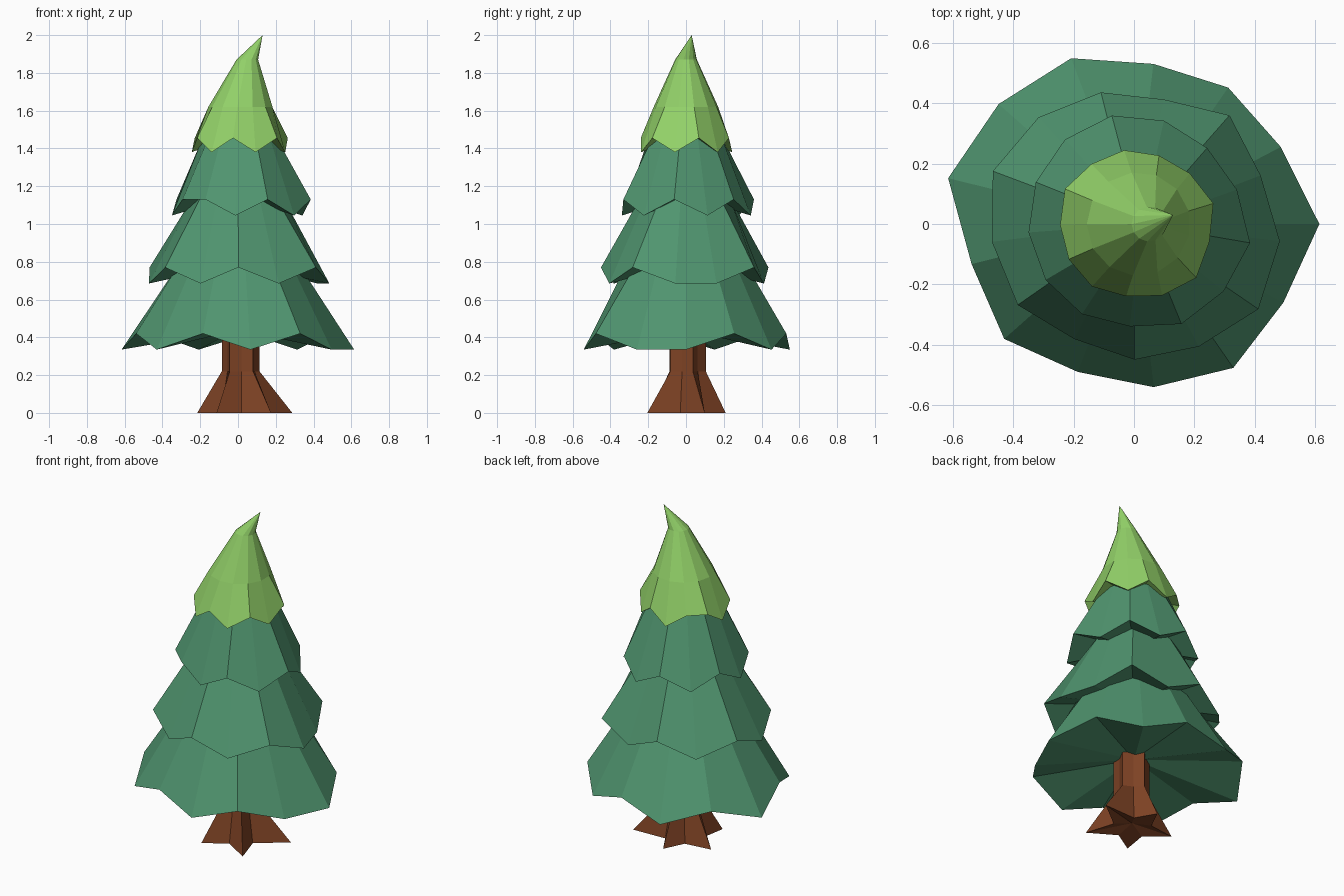
import bpy, bmesh
from math import cos, sin, tau, radians

cube = bpy.data.objects.get("Cube")
if cube:
    bpy.data.objects.remove(cube)


def material(name, colour):
    mat = bpy.data.materials.new(name)
    mat.use_nodes = True
    mat.diffuse_color = (*colour, 1)
    mat.node_tree.nodes["Principled BSDF"].inputs["Base Color"].default_value = (*colour, 1)
    return mat


green = material("pine green", (0.08, 0.30, 0.16))
lime = material("light lime green", (0.29, 0.64, 0.14))
brown = material("bark brown", (0.21, 0.055, 0.018))


def polar_ring(start, radii, heights, centre=(0, 0)):
    """Evenly spaced points around a centre, with their own radii and heights."""
    n = len(radii)
    return [(centre[0] + r * cos(radians(start) + tau * i / n),
             centre[1] + r * sin(radians(start) + tau * i / n), z)
            for i, (r, z) in enumerate(zip(radii, heights))]


def loft(name, rings, base, tip, mat):
    """Join rings into a closed flat-shaded solid with a fan at each end."""
    bm = bmesh.new()
    rows = [[bm.verts.new(p) for p in ring] for ring in rings]
    low, high = bm.verts.new(base), bm.verts.new(tip)
    n = len(rows[0])
    for i in range(n):
        j = (i + 1) % n
        for a, b in zip(rows, rows[1:]):
            bm.faces.new((a[i], a[j], b[j], b[i]))
        bm.faces.new((low, rows[0][j], rows[0][i]))
        bm.faces.new((high, rows[-1][i], rows[-1][j]))
    bmesh.ops.recalc_face_normals(bm, faces=bm.faces)
    mesh = bpy.data.meshes.new(name)
    bm.to_mesh(mesh)
    bm.free()
    mesh.materials.append(mat)
    obj = bpy.data.objects.new(name, mesh)
    bpy.context.collection.objects.link(obj)
    return obj


def branch_tier(name, start, radii, low, high, raised, upper, tip, mat):
    """Skirt of needles with a zigzag hem; raised is the parity of the high points."""
    n = len(radii)
    heights = [high if i % 2 == raised else low for i in range(n)]
    rings = [polar_ring(start, radii, heights)]
    for z, r, x in upper:
        rings.append(polar_ring(start, [r] * n, [z] * n, (x, 0)))
    loft(name, rings, (0, 0, high + 0.02), tip, mat)


# Branch tiers, from the ground up
branch_tier("bottom_branches", 0,
            [.615, .55, .55, .535, .588, .60, .635, .555, .575, .525, .545, .58, .56],
            .335, .42, 1, [(.82, .30, 0)], (0, 0, 1.0), green)
branch_tier("lower_middle_branches", 21,
            [.45, .48, .425, .45, .475, .50, .475, .47, .43, .45, .46, .50, .487],
            .685, .77, 1, [(1.15, .235, 0)], (0, 0, 1.3), green)
branch_tier("upper_middle_branches", 240,
            [.345, .34, .367, .372, .39, .36, .35, .357, .367, .362, .354, .351, .347],
            1.045, 1.13, 0, [(1.45, .20, .01)], (0, 0, 1.6), green)

# Light crown with a bent tip
branch_tier("crown", 153,
            [.257, .245, .246, .25, .241, .255, .273, .257, .272, .25, .242, .247, .244],
            1.38, 1.455, 0, [(1.62, .172, .015), (1.87, .058, .05)],
            (.13, .03, 2.0), lime)

# Trunk flaring into five pointed roots, with valleys between them
root_reach = [.29, .21, .24, .23, .26]
reach = [r for tip in root_reach for r in (tip, .11)]
waist = [.105, .075] * len(root_reach)
count = len(reach)
loft("trunk_and_roots",
     [polar_ring(20, reach, [0] * count, (.015, 0)),
      polar_ring(20, waist, [.22] * count, (.015, 0)),
      polar_ring(20, waist, [.5] * count, (.015, 0))],
     (.015, 0, .03), (.015, 0, .52), brown)
